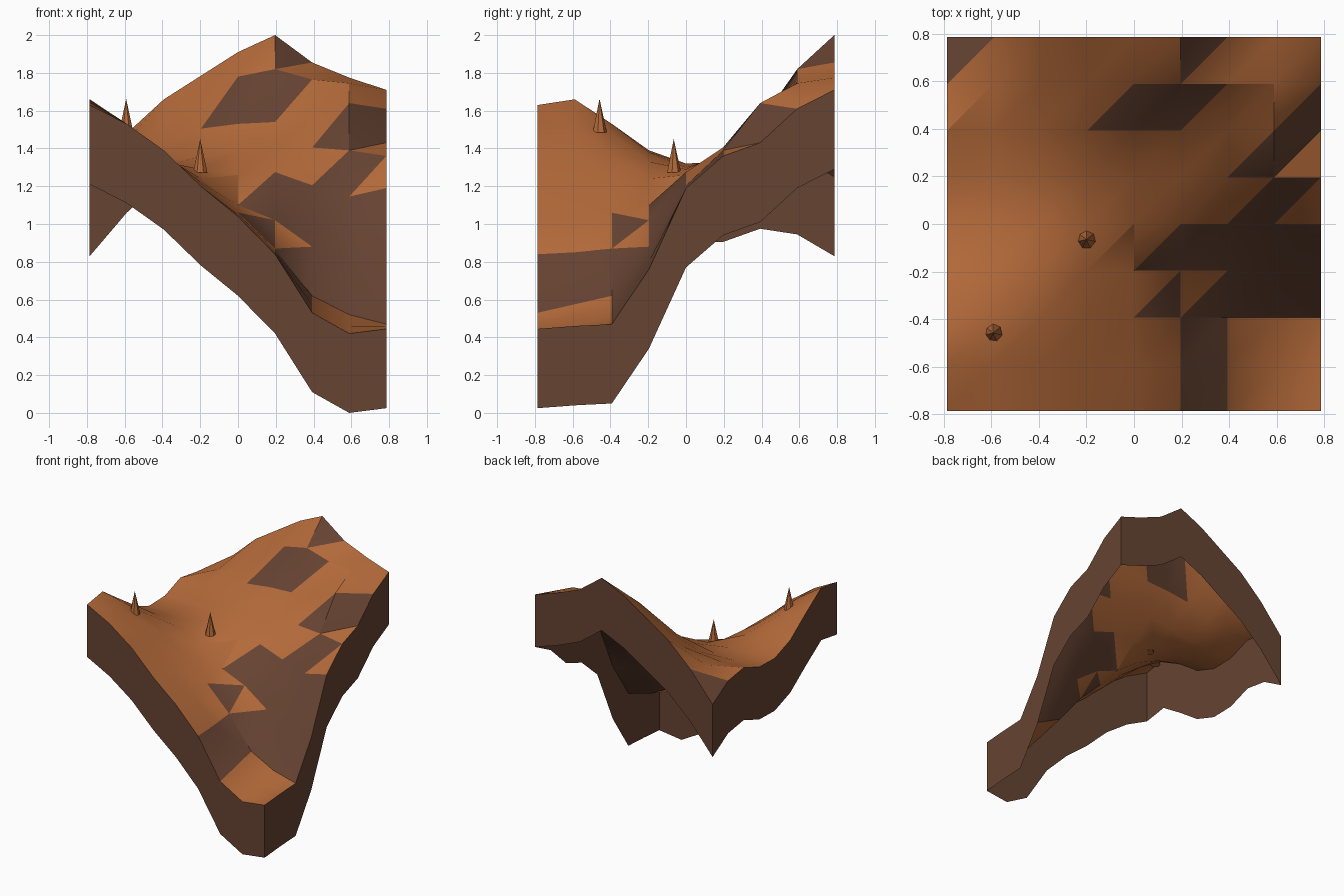
import bpy
import bmesh
import math
from mathutils import Matrix

if "Cube" in bpy.data.objects:
    bpy.data.objects.remove(bpy.data.objects["Cube"], do_unlink=True)

HALF = 0.785          # half the width of the square tile
CELLS = 8
STEP = 2 * HALF / CELLS
SKIRT_DEPTH = 0.42
STEEP = 0.222 / STEP  # slopes above this are bare rock

# Ground heights in hundredths, one row per grid line from front to back
HEIGHTS = [
    [163, 153, 139, 120, 104, 84, 53, 42, 44.5],
    [166, 153, 137.5, 120, 105, 85, 57.5, 46, 46],
    [153, 148, 136, 122, 106, 87, 62, 52, 47],
    [139, 138, 133, 124, 110, 102, 88, 80, 76],
    [132, 132, 130, 129, 126, 127.5, 120.5, 114.5, 119],
    [132.5, 132, 133, 136, 138, 140, 140.5, 139, 136],
    [139.5, 139, 142, 150.5, 153, 154, 158, 164, 143],
    [136.5, 144, 153, 164, 178, 182, 176.5, 174.5, 161],
    [125, 148, 166, 178.5, 191, 200, 185.5, 177.5, 171],
]


def make_material(name, color):
    mat = bpy.data.materials.new(name)
    mat.use_nodes = True
    rgba = (*color, 1.0)
    mat.diffuse_color = rgba
    mat.node_tree.nodes["Principled BSDF"].inputs["Base Color"].default_value = rgba
    return mat


def make_object(name, bm, materials):
    mesh = bpy.data.meshes.new(name)
    bm.to_mesh(mesh)
    bm.free()
    for mat in materials:
        mesh.materials.append(mat)
    obj = bpy.data.objects.new(name, mesh)
    bpy.context.collection.objects.link(obj)
    return obj


def ground_point(i, j):
    return (-HALF + i * STEP, -HALF + j * STEP, HEIGHTS[j][i] / 100)


clay = make_material("orange clay", (0.456, 0.144, 0.042))
rock = make_material("brown rock", (0.133, 0.056, 0.032))

# Ground surface: two triangles per cell, steep ones coloured as rock
bm = bmesh.new()
grid = [[bm.verts.new(ground_point(i, j)) for i in range(CELLS + 1)]
        for j in range(CELLS + 1)]
for j in range(CELLS):
    for i in range(CELLS):
        a, b = grid[j][i], grid[j][i + 1]
        c, d = grid[j + 1][i + 1], grid[j + 1][i]
        for corners in ((a, b, c), (a, c, d)):
            face = bm.faces.new(corners)
            face.normal_update()
            n = face.normal
            slope = math.hypot(n.x, n.y) / n.z
            face.material_index = 1 if slope > STEEP else 0
ground = make_object("ground", bm, [clay, rock])
bpy.ops.object.select_all(action="DESELECT")
ground.select_set(True)
bpy.context.view_layer.objects.active = ground
bpy.ops.object.shade_smooth_by_angle(angle=math.radians(30))

# Skirt: a wall hanging from the rim, open underneath
span = range(CELLS)
rim = ([(i, 0) for i in span] + [(CELLS, j) for j in span]
       + [(CELLS - i, CELLS) for i in span] + [(0, CELLS - j) for j in span])
bm = bmesh.new()
top = [bm.verts.new(ground_point(i, j)) for i, j in rim]
low = [bm.verts.new((v.co.x, v.co.y, v.co.z - SKIRT_DEPTH)) for v in top]
for k in range(len(rim)):
    n = (k + 1) % len(rim)
    bm.faces.new((low[k], low[n], top[n], top[k]))
make_object("skirt", bm, [rock])


# Two pointed stones standing on the ground
def make_spike(name, x, y, z, height=0.178, radius=0.039):
    bm = bmesh.new()
    bmesh.ops.create_cone(bm, cap_ends=True, segments=7, radius1=radius,
                          radius2=0, depth=height,
                          matrix=Matrix.Translation((x, y, z + height / 2)))
    make_object(name, bm, [clay])


make_spike("middle_spike", -0.2, -0.065, 1.272)
make_spike("front_spike", -0.592, -0.458, 1.485)
